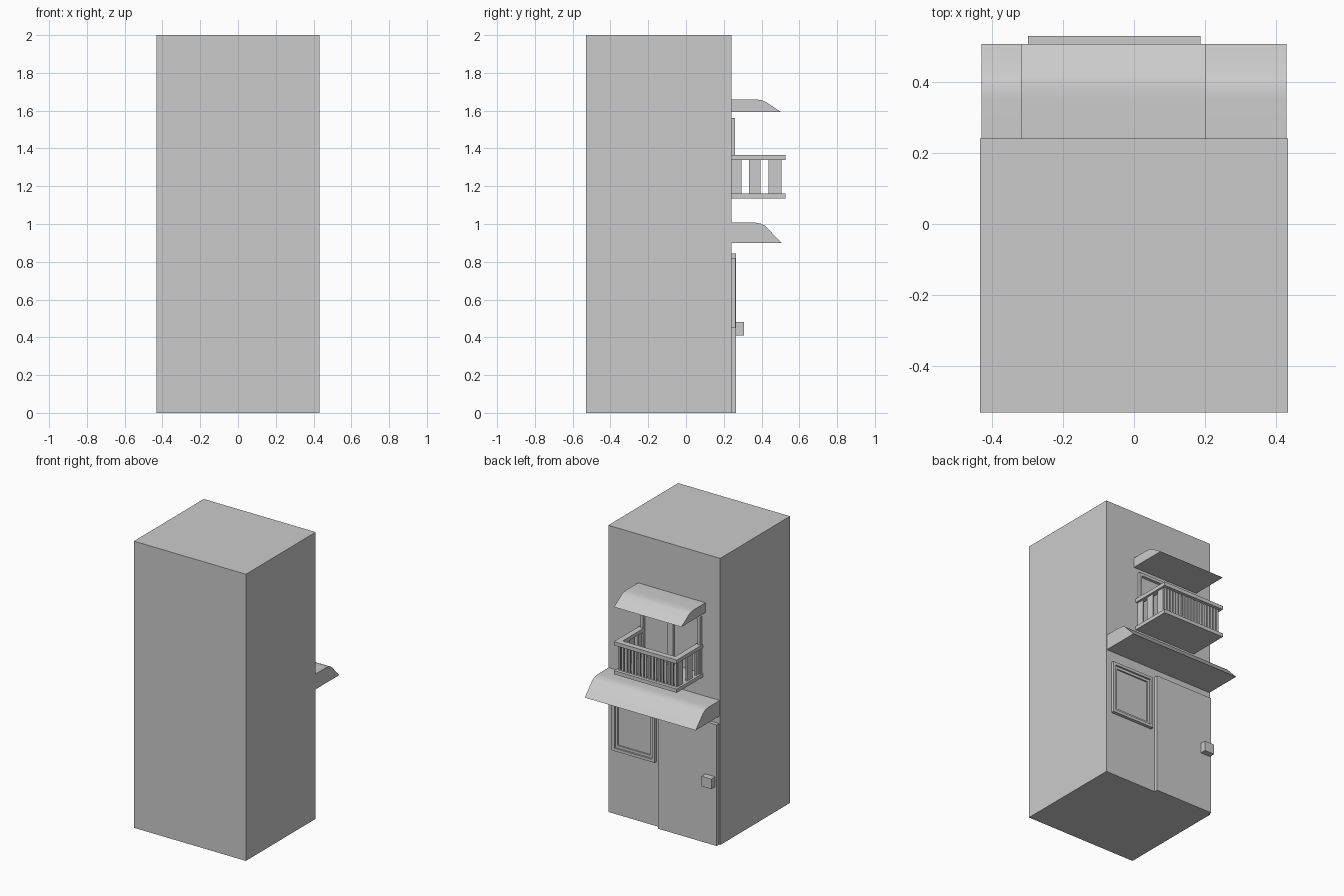
import bpy, bmesh

if "Cube" in bpy.data.objects:
    bpy.data.objects.remove(bpy.data.objects["Cube"])

FACADE = 0.24


def box(name, x, y, z):
    """Axis-aligned box from (min, max) ranges."""
    bm = bmesh.new()
    bmesh.ops.create_cube(bm, size=1)
    for v in bm.verts:
        v.co = [r[0] + (c + 0.5) * (r[1] - r[0]) for c, r in zip(v.co, (x, y, z))]
    return finish(name, bm)


def finish(name, bm):
    bmesh.ops.recalc_face_normals(bm, faces=bm.faces)
    me = bpy.data.meshes.new(name)
    bm.to_mesh(me)
    bm.free()
    ob = bpy.data.objects.new(name, me)
    bpy.context.collection.objects.link(ob)
    return ob


def awning(name, x, z0, z1):
    """Curved canopy: a side profile extruded along x."""
    h = z1 - z0
    profile = [(FACADE, 0), (FACADE, 1), (0.35, 1), (0.375, 0.985),
               (0.40, 0.93), (0.42, 0.83), (0.505, 0)]
    bm = bmesh.new()
    face = bm.faces.new([bm.verts.new((x[0], y, z0 + t * h)) for y, t in profile])
    ext = bmesh.ops.extrude_face_region(bm, geom=[face])
    for v in ext["geom"]:
        if isinstance(v, bmesh.types.BMVert):
            v.co.x = x[1]
    ob = finish(name, bm)
    bpy.ops.object.select_all(action='DESELECT')
    ob.select_set(True)
    bpy.context.view_layer.objects.active = ob
    bpy.ops.object.shade_smooth_by_angle(angle=0.6)


def frame(name, x, z, w, depth):
    """Four bars standing off the facade."""
    y = (FACADE - 0.005, FACADE + depth)
    for s, a in (("right", x[0]), ("left", x[1] - w)):
        box(f"{name}_{s}", (a, a + w), y, z)
    for s, a in (("bottom", z[0]), ("top", z[1] - w)):
        box(f"{name}_{s}", (x[0] + w, x[1] - w), y, (a, a + w))


# Main building block
box("building", (-0.432, 0.432), (-0.53, FACADE), (0, 2))

# Awnings
awning("lower_awning", (-0.428, 0.428), 0.90, 1.008)
awning("upper_awning", (-0.318, 0.202), 1.592, 1.66)

# Street door and handle
box("door", (-0.422, 0.03), (FACADE, 0.265), (0, 0.845))
box("door_handle", (-0.41, -0.335), (0.265, 0.307), (0.41, 0.48))

# Ground floor window
frame("window_frame", (0.06, 0.39), (0.45, 0.82), 0.02, 0.022)
frame("window_sash", (0.08, 0.37), (0.47, 0.80), 0.018, 0.01)

# Balcony windows, two side by side
frame("balcony_window_a", (-0.29, -0.06), (1.14, 1.56), 0.02, 0.02)
frame("balcony_window_b", (-0.06, 0.17), (1.14, 1.56), 0.02, 0.02)

# Balcony floor and handrails
BX = (-0.298, 0.187)
box("balcony_floor", BX, (FACADE, 0.528), (1.136, 1.162))
box("handrail_front", BX, (0.488, 0.528), (1.338, 1.364))
bar_z = (1.16, 1.34)
for side, a in (("right", BX[0]), ("left", BX[1] - 0.04)):
    box(f"handrail_{side}", (a, a + 0.04), (FACADE, 0.488), (1.338, 1.364))
    # Wide side slats
    for i, y in enumerate(((FACADE, 0.294), (0.333, 0.394), (0.437, 0.495))):
        box(f"side_slat_{side}_{i}", (a + 0.015, a + 0.025), y, bar_z)

# Front balusters
N = 18
step = (BX[1] - BX[0] - 0.05) / (N - 1)
for i in range(N):
    c = BX[0] + 0.025 + i * step
    box(f"baluster_{i}", (c - 0.008, c + 0.008), (0.495, 0.506), bar_z)
